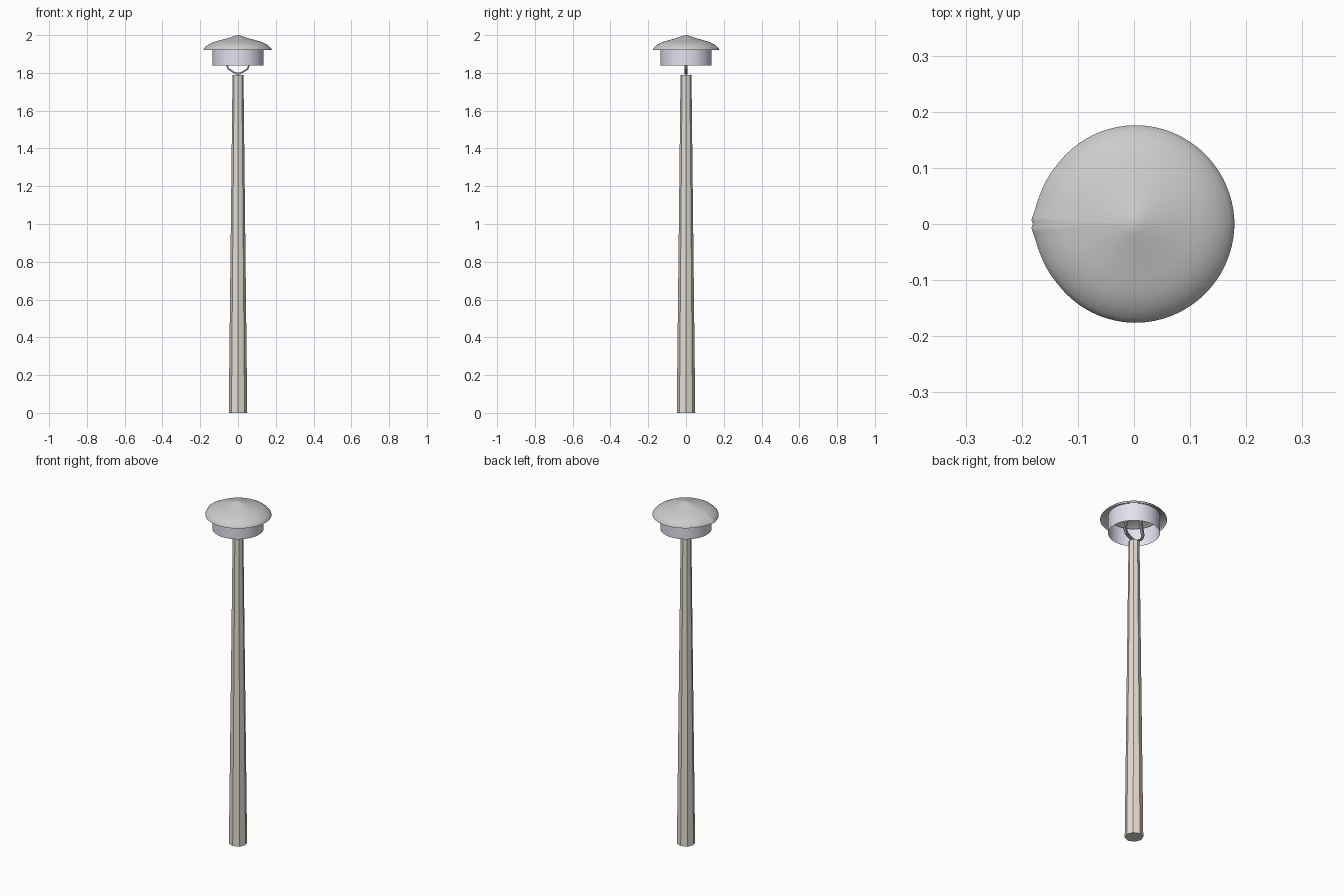
import bpy, bmesh, math

if "Cube" in bpy.data.objects:
    bpy.data.objects.remove(bpy.data.objects["Cube"])


def color(name, rgb):
    m = bpy.data.materials.new(name)
    m.diffuse_color = (*rgb, 1)
    m.use_nodes = True
    m.node_tree.nodes["Principled BSDF"].inputs["Base Color"].default_value = m.diffuse_color
    return m


def finish(bm, name, mat=None, smooth=False):
    me = bpy.data.meshes.new(name)
    bm.to_mesh(me)
    bm.free()
    ob = bpy.data.objects.new(name, me)
    bpy.context.collection.objects.link(ob)
    for p in me.polygons:
        p.use_smooth = smooth
    if mat:
        me.materials.append(mat)
    return ob


def lerp(table, t):
    for (a, fa), (b, fb) in zip(table, table[1:]):
        if t <= b:
            return fa + (fb - fa) * (t - a) / (b - a)
    return table[-1][1]


# Tapered octagonal post
bm = bmesh.new()
rings = [[bm.verts.new((r * math.cos(i * math.pi / 4), r * math.sin(i * math.pi / 4), z))
          for i in range(8)] for r, z in ((0.049, 0), (0.029, 1.79))]
for i in range(8):
    j = (i + 1) % 8
    bm.faces.new((rings[0][i], rings[0][j], rings[1][j], rings[1][i]))
bm.faces.new(rings[0][::-1])
bm.faces.new(rings[1])
finish(bm, "post", color("post_beige", (0.78, 0.72, 0.66)))

# Open glass drum under the cap
bm = bmesh.new()
bmesh.ops.create_cone(bm, cap_ends=False, segments=64, radius1=0.136, radius2=0.136, depth=0.105)
bmesh.ops.translate(bm, verts=bm.verts, vec=(0, 0, 1.84 + 0.0525))
finish(bm, "glass_drum", color("glass_lavender", (0.76, 0.76, 0.87)), True)

# Dished cap: spun sheet whose rim pulls out slightly to a seam on the -x side
profile = [(0.02, 1.995), (0.06, 1.982), (0.10, 1.971), (0.13, 1.962),
           (0.155, 1.949), (0.17, 1.936), (0.1765, 1.928), (0.1785, 1.922)]
rim = [(0, 0.180), (0.035, 0.183), (0.15, 0.178), (0.31, 0.1755),
       (0.67, 0.173), (1.0, 0.174), (1.57, 0.176), (3.15, 0.179)]
N = 180
bm = bmesh.new()
peak = bm.verts.new((0, 0, 2.0))
rows = []
for r, z in profile:
    row = []
    for i in range(N):
        d = 2 * math.pi * i / N
        s = r * lerp(rim, min(d, 2 * math.pi - d)) / 0.1785
        row.append(bm.verts.new((-s * math.cos(d), -s * math.sin(d), z)))
    rows.append(row)
for i in range(N):
    j = (i + 1) % N
    bm.faces.new((peak, rows[0][i], rows[0][j]))
    for a, b in zip(rows, rows[1:]):
        bm.faces.new((a[i], b[i], b[j], a[j]))
finish(bm, "cap", None, True)

# Flat-strip bracket: half path mirrored in x, given width and thickness
half = [(0.012, 1.797), (0.05, 1.820), (0.061, 1.846), (0.047, 1.915), (0.035, 1.985)]
path = [(-x, z) for x, z in half[::-1]] + half
bm = bmesh.new()
pairs = [[bm.verts.new((x, y, z)) for y in (-0.009, 0.009)] for x, z in path]
for a, b in zip(pairs, pairs[1:]):
    bm.faces.new((a[0], b[0], b[1], a[1]))
strip = finish(bm, "bracket", color("bracket_dark", (0.25, 0.26, 0.28)))
mod = strip.modifiers.new("thickness", "SOLIDIFY")
mod.thickness = 0.009
mod.offset = 0
